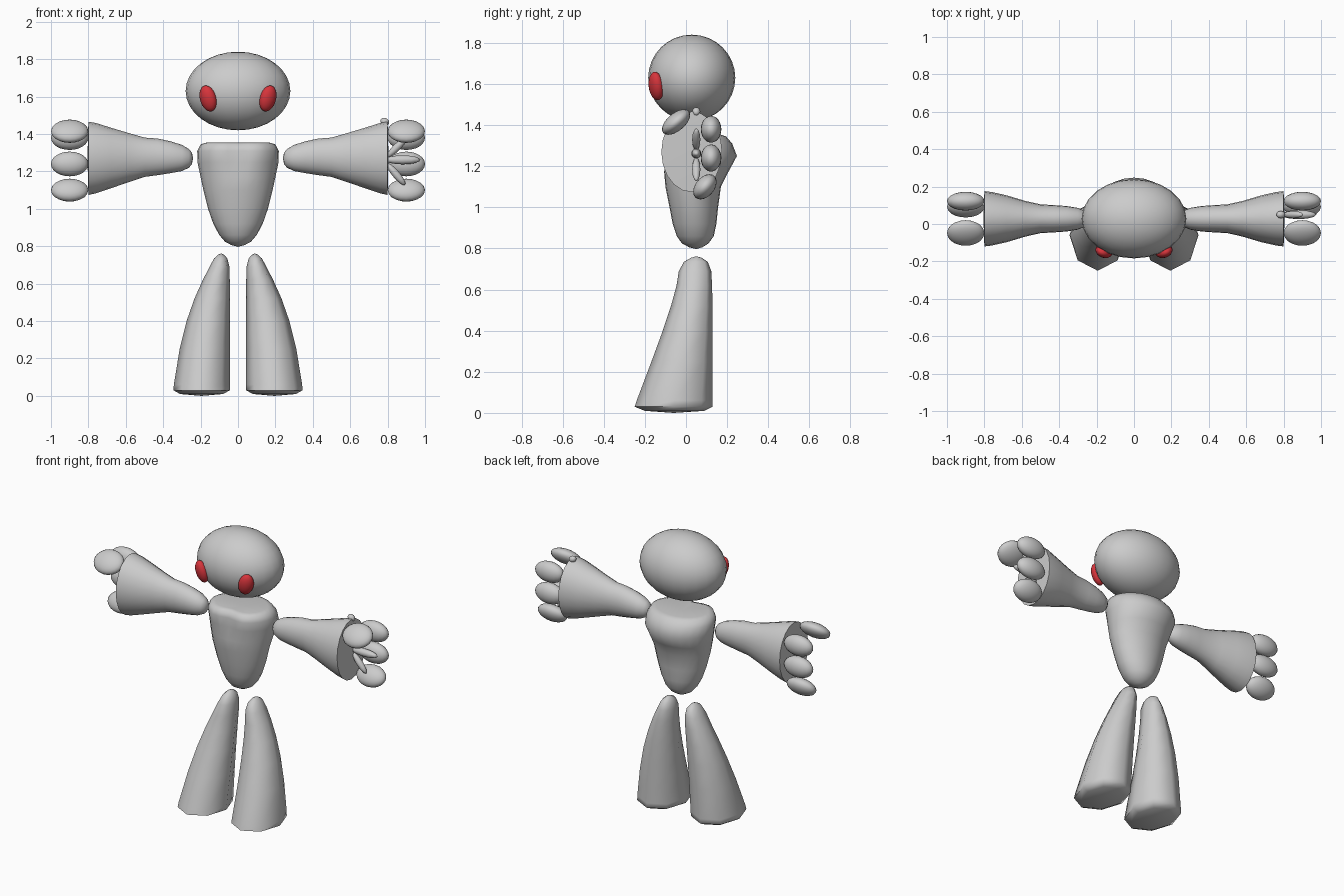
import bpy, bmesh, math
from mathutils import Vector, Matrix

if "Cube" in bpy.data.objects:
    bpy.data.objects.remove(bpy.data.objects["Cube"])


def material(name, rgb):
    m = bpy.data.materials.new(name)
    m.diffuse_color = (*rgb, 1)
    m.use_nodes = True
    m.node_tree.nodes["Principled BSDF"].inputs["Base Color"].default_value = m.diffuse_color
    return m


GREY = material("light_grey", (0.6, 0.6, 0.6))
RED = material("red", (0.68, 0.035, 0.045))


def finish(name, bm, mat, angle=50):
    bmesh.ops.recalc_face_normals(bm, faces=bm.faces)
    me = bpy.data.meshes.new(name)
    bm.to_mesh(me)
    bm.free()
    me.materials.append(mat)
    ob = bpy.data.objects.new(name, me)
    bpy.context.collection.objects.link(ob)
    bpy.ops.object.select_all(action='DESELECT')
    ob.select_set(True)
    bpy.context.view_layer.objects.active = ob
    bpy.ops.object.shade_smooth_by_angle(angle=math.radians(angle))
    return ob


def loft(name, start, rings, end, sides, mat, angle=50):
    """Skin rings of (centre, u vector, v vector) between two end points."""
    bm = bmesh.new()
    loops = []
    for c, u, v in rings:
        loops.append([bm.verts.new(Vector(c) + Vector(u) * math.cos(t) + Vector(v) * math.sin(t))
                      for t in (2 * math.pi * i / sides for i in range(sides))])
    for a, b in zip(loops, loops[1:]):
        for i in range(sides):
            j = (i + 1) % sides
            bm.faces.new((a[i], a[j], b[j], b[i]))
    for p, loop in ((start, loops[0]), (end, loops[-1])):
        tip = bm.verts.new(p)
        for i in range(sides):
            bm.faces.new((loop[i], loop[(i + 1) % sides], tip))
    return finish(name, bm, mat, angle)


def ellipsoid(name, centre, radii, mat, rot=None, seg=20, rows=12):
    bm = bmesh.new()
    m = Matrix.Translation(centre) @ (rot or Matrix()) @ Matrix.Diagonal((*radii, 1))
    bmesh.ops.create_uvsphere(bm, u_segments=seg, v_segments=rows, radius=1, matrix=m)
    return finish(name, bm, mat, 80)


# Head
ellipsoid("head", (0, 0.028, 1.63), (0.28, 0.212, 0.21), GREY, seg=24, rows=16)

# Torso: (z, half width, front y, back y)
profile = [(0.806, 0.035, 0.015, 0.08), (0.825, 0.07, -0.02, 0.11), (0.86, 0.1, -0.045, 0.135),
           (0.92, 0.132, -0.065, 0.148), (1.0, 0.16, -0.08, 0.156), (1.1, 0.185, -0.1, 0.17),
           (1.17, 0.2, -0.112, 0.205), (1.25, 0.217, -0.122, 0.248), (1.31, 0.218, -0.132, 0.225),
           (1.345, 0.2, -0.12, 0.195), (1.355, 0.165, -0.09, 0.165)]
torso = loft("torso", (0, 0.05, 0.797),
             [((0, (f + b) / 2, z), (w, 0, 0), (0, (b - f) / 2, 0)) for z, w, f, b in profile],
             (0, 0.04, 1.335), 24, GREY, 70)
# Shallow hollow down the upper chest
for v in torso.data.vertices:
    if v.co.y < 0 and v.co.z > 1.15:
        v.co.y += 0.035 * max(0, 1 - abs(v.co.x) / 0.11) * min(1, (v.co.z - 1.15) / 0.12)

leg_rows = [  # z, inner x, outer x, front y, back y
    (0.01, 0.08, 0.31, -0.2, 0.09), (0.03, 0.043, 0.345, -0.25, 0.13), (0.06, 0.043, 0.343, -0.24, 0.13),
    (0.25, 0.044, 0.312, -0.168, 0.13), (0.4, 0.044, 0.275, -0.113, 0.13), (0.52, 0.044, 0.233, -0.073, 0.129),
    (0.62, 0.044, 0.188, -0.046, 0.127), (0.69, 0.046, 0.152, -0.035, 0.123), (0.735, 0.057, 0.128, -0.01, 0.106),
    (0.755, 0.075, 0.106, 0.025, 0.075)]
arm_rows = [  # x, y radius, z radius, z centre
    (0.246, 0.024, 0.03, 1.27), (0.262, 0.042, 0.05, 1.27), (0.3, 0.058, 0.07, 1.272),
    (0.36, 0.068, 0.085, 1.276), (0.43, 0.073, 0.098, 1.278), (0.5, 0.077, 0.105, 1.276),
    (0.58, 0.095, 0.13, 1.274), (0.68, 0.125, 0.162, 1.272), (0.76, 0.143, 0.188, 1.271),
    (0.8, 0.148, 0.196, 1.27)]
fingers = [  # name, y, z, y radius, z radius, tilt about x
    ("thumb", -0.048, 1.415, 0.082, 0.043, 40), ("upper_finger", 0.122, 1.38, 0.05, 0.065, 0),
    ("middle_finger", 0.122, 1.24, 0.05, 0.066, 0), ("lower_finger", 0.092, 1.1, 0.07, 0.046, 50)]

for s, side in ((-1, "left"), (1, "right")):
    # Eye
    ellipsoid(side + "_eye", (0.16 * s, -0.145, 1.59), (0.046, 0.034, 0.071), RED,
              Matrix.Rotation(math.radians(12 * s), 4, 'Y') @ Matrix.Rotation(math.radians(28 * s), 4, 'Z')
              @ Matrix.Rotation(math.radians(6), 4, 'X'))
    # Leg
    loft(side + "_leg", (0.195 * s, -0.06, 0),
         [((s * (a + b) / 2, (f + k) / 2, z), ((b - a) / 2, 0, 0), (0, (k - f) / 2, 0))
          for z, a, b, f, k in leg_rows], (0.09 * s, 0.05, 0.762), 8, GREY, 60)
    # Arm
    loft(side + "_arm", (0.24 * s, 0.04, 1.27),
         [((x * s, 0.028, z), (0, ry, 0), (0, 0, rz)) for x, ry, rz, z in arm_rows],
         (0.805 * s, 0.028, 1.27), 20, GREY)
    # Fingers
    for name, y, z, ry, rz, tilt in fingers:
        ellipsoid(side + "_" + name, (0.9 * s, y, z), (0.1, ry, rz), GREY,
                  Matrix.Rotation(math.radians(tilt), 4, 'X'))

# Thin spikes in the palm of one hand: centre x, z, half length, radius, angle
for i, (x, z, l, r, a) in enumerate([(0.88, 1.262, 0.095, 0.024, 0), (0.845, 1.185, 0.075, 0.02, 50),
                                     (0.85, 1.33, 0.075, 0.02, -45), (0.785, 1.466, 0.025, 0.02, 30)]):
    ellipsoid("palm_spike_%d" % (i + 1), (x, 0.05, z), (l, r, r), GREY,
              Matrix.Rotation(math.radians(a), 4, 'Y'), 12, 8)
